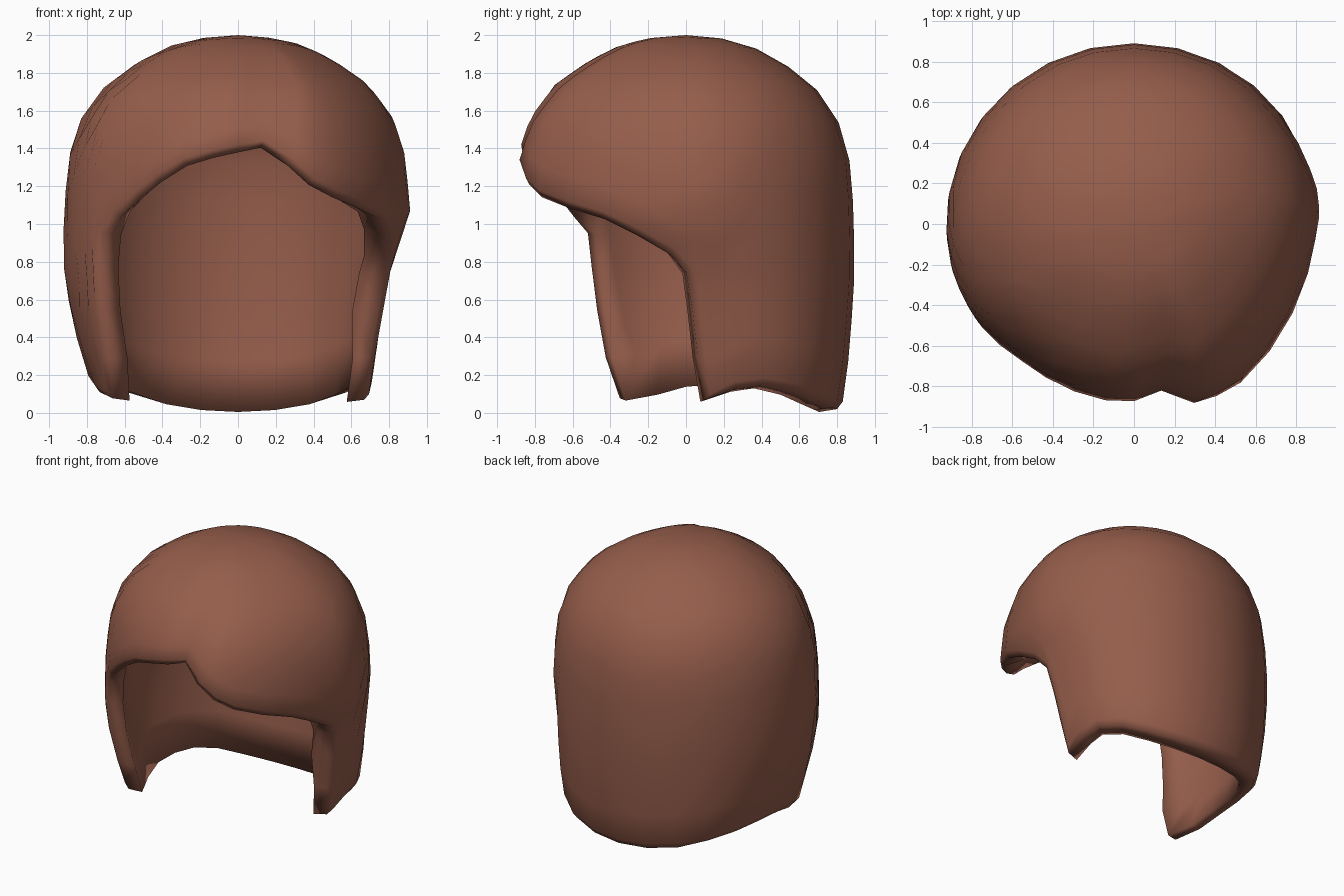
import bpy, bmesh
from math import sin, cos, radians, exp, hypot
from mathutils import Vector

if "Cube" in bpy.data.objects:
    bpy.data.objects.remove(bpy.data.objects["Cube"])

RX, RY, ROWS = 0.92, 0.89, 12

# dome profile: (height, radius factor) from crown down
PROFILE = [(2, 0), (1.985, .2), (1.95, .37), (1.87, .55), (1.74, .755), (1.56, .9),
           (1.36, .97), (1.05, 1), (.7, 1), (.35, .975), (.12, .945), (0, .92)]
# sideways taper of the lower locks: (height, x factor)
TAPER_L = [(2, 1), (.72, 1), (.45, .96), (.27, .91), (.15, .89), (0, .87)]
TAPER_R = [(2, 1), (1.07, 1), (.72, .87), (.53, .85), (.3, .82), (.07, .81), (0, .8)]
# plan shape: (angle from the back towards the right, radius factor)
PLAN = [(360, 1), (254, 1.005), (236, .995), (220, .975), (203, 1), (186, 1.035), (172, 1.03),
        (161, 1.075), (147, 1.06), (135, 1.02), (121, .985), (107, .975), (95, .985), (82, 1), (0, 1)]
# lower edge: (angle, height)
EDGE = [(0, .06), (15, .07), (30, .1), (45, .15), (60, .185), (72, .165), (81, .1),
        (83, .3), (85, .55), (87.5, .76), (94, .87), (106, .97), (120, 1.065), (134, 1.12),
        (147, 1.18), (155, 1.24), (162, 1.34), (171, 1.46), (180, 1.42), (189, 1.39), (199, 1.345),
        (209, 1.26), (218, 1.17), (227, 1.07), (235, .97), (237, .78), (239, .55),
        (242, .3), (246, .11), (257, .15), (270, .195), (285, .2), (300, .185), (315, .15),
        (330, .1), (345, .07)]
PART = 17  # column of the parting
N = len(EDGE)


def lerp_table(table, z):
    for (z0, f0), (z1, f1) in zip(table, table[1:]):
        if z >= z1:
            return f0 + (f1 - f0) * (z0 - z) / (z0 - z1)
    return table[-1][1]


# arc length along the profile
ARC = [0]
for (z0, f0), (z1, f1) in zip(PROFILE, PROFILE[1:]):
    ARC.append(ARC[-1] + hypot(z1 - z0, f1 - f0))


def arc_of(z):
    return lerp_table([(p[0], a) for p, a in zip(PROFILE, ARC)], z)


def surface(angle, s, dent=0):
    for i in range(len(ARC) - 1):
        if s <= ARC[i + 1] + 1e-6:
            t = (s - ARC[i]) / (ARC[i + 1] - ARC[i])
            z = PROFILE[i][0] * (1 - t) + PROFILE[i + 1][0] * t
            f = PROFILE[i][1] * (1 - t) + PROFILE[i + 1][1] * t
            break
    a = radians(angle)
    f *= (1 - dent) * lerp_table(PLAN, angle % 360)
    x, y = RX * f * sin(a), RY * f * cos(a)
    # taper fading out towards the back
    fade = min(1, max(0, (.7 - y) / .55))
    x *= 1 - fade * (1 - lerp_table(TAPER_R if x > 0 else TAPER_L, z))
    return Vector((x, y, z - dent * .5))


bm = bmesh.new()
crown = bm.verts.new((0, 0, 2))
inner_crown = bm.verts.new((0, 0, 1.87))
columns, rim = [], []
for k, (angle, z) in enumerate(EDGE):
    top = 360 * k / N - 16 * exp(-((k - PART) / 3) ** 2)
    end = arc_of(z)
    col = []
    for j in range(1, ROWS + 1):
        t = j / ROWS
        dent = .035 * min(1, max(0, (t - .2) * 3)) if k == PART else 0
        col.append(surface(top + (angle - top) * t, end * t, dent))
    columns.append(col)
    rim.append(col[-1])

# lip curling inwards around the whole lower edge, then the inner wall
for k, (angle, z) in enumerate(EDGE):
    tangent = (rim[(k + 1) % N] - rim[k - 1]).normalized()
    n = Vector((sin(radians(angle)), cos(radians(angle)), 0))
    out = n.cross(tangent).normalized()
    depth = .17 if 8 <= k <= 13 else .125
    drop = -.045 if 14 <= k <= 16 else 0 if 11 <= k <= 23 else .055
    lining = [Vector((p.x * .86, p.y * .86, p.z - .13 * max(0, (p.z - 1.2) / .8)))
              for p in columns[k][ROWS - 2::-1]]
    columns[k] += [rim[k] + out * .04 - n * .03, rim[k] + out * drop - n * depth] + lining

grid = [[bm.verts.new(p) for p in col] for col in columns]
for k in range(N):
    a, b = grid[k], grid[(k + 1) % N]
    bm.faces.new((crown, b[0], a[0]))
    for j in range(len(a) - 1):
        bm.faces.new((a[j], b[j], b[j + 1], a[j + 1]))
    bm.faces.new((a[-1], b[-1], inner_crown))
for f in bm.faces:
    f.smooth = True

mesh = bpy.data.meshes.new("hair")
bm.to_mesh(mesh)
bm.free()
hair = bpy.data.objects.new("hair", mesh)
bpy.context.collection.objects.link(hair)

mat = bpy.data.materials.new("brown_hair")
mat.diffuse_color = (.3, .11, .07, 1)
mat.use_nodes = True
mat.node_tree.nodes["Principled BSDF"].inputs["Base Color"].default_value = mat.diffuse_color
mesh.materials.append(mat)
